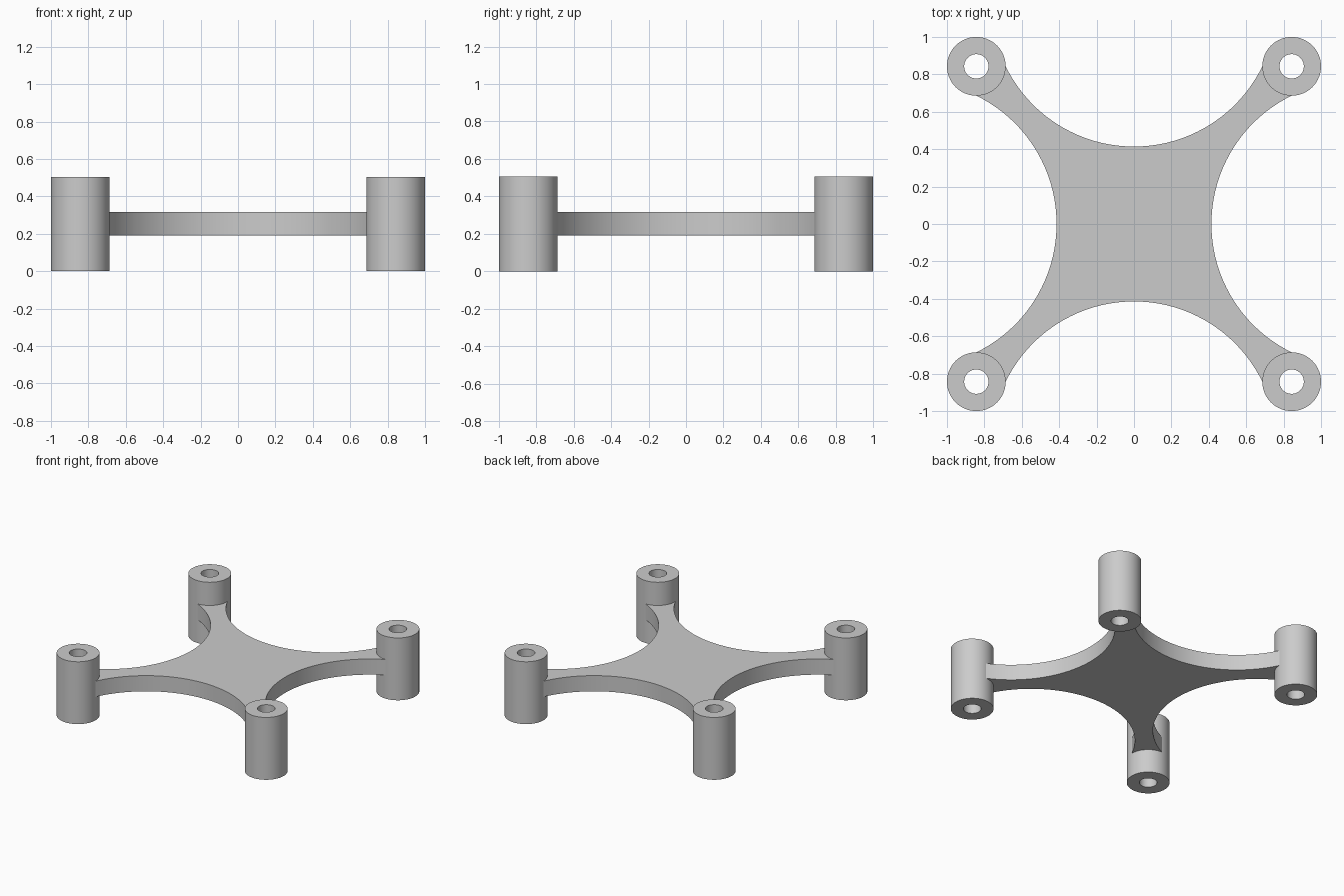
import bpy
import bmesh
from math import sin, cos, pi, radians, atan2, hypot
from mathutils import Matrix, Vector

cube = bpy.data.objects.get("Cube")
if cube:
    bpy.data.objects.remove(cube, do_unlink=True)

POST = 0.843             # post centre offset
OUTER, BORE = 0.157, 0.065
HEIGHT = 0.505
PLATE_LOW, PLATE_HIGH = 0.19, 0.317
WAIST = 0.414            # half width of the plate at its middle

grey = bpy.data.materials.new("light_grey")
grey.use_nodes = True
colour = (0.6, 0.6, 0.6, 1)
grey.diffuse_color = colour
grey.node_tree.nodes["Principled BSDF"].inputs["Base Color"].default_value = colour


def finish(bm, name):
    bmesh.ops.recalc_face_normals(bm, faces=bm.faces)
    mesh = bpy.data.meshes.new(name)
    bm.to_mesh(mesh)
    bm.free()
    mesh.materials.append(grey)
    obj = bpy.data.objects.new(name, mesh)
    bpy.context.collection.objects.link(obj)
    bpy.ops.object.select_all(action="DESELECT")
    obj.select_set(True)
    bpy.context.view_layer.objects.active = obj
    bpy.ops.object.shade_smooth_by_angle(angle=radians(30))
    return obj


def arc(cx, cy, radius, start, end, steps):
    angles = [start + (end - start) * i / steps for i in range(steps + 1)]
    return [Vector((cx + radius * cos(a), cy + radius * sin(a), 0)) for a in angles]


# Central plate: four scooped sides whose arms end inside the post walls
end_x, end_y = POST - OUTER, POST
centre = (end_x ** 2 + end_y ** 2 - WAIST ** 2) / (2 * (end_y - WAIST))
scoop = hypot(end_x, end_y - centre)
tip = atan2(end_y - centre, end_x)
side = arc(0, centre, scoop, tip, -pi - tip, 48)
side += arc(-POST, POST, (OUTER + BORE) / 2, 0, -pi / 2, 8)

bm = bmesh.new()
outline = [Matrix.Rotation(k * pi / 2, 3, "Z") @ p for k in range(4) for p in side]
face = bm.faces.new([bm.verts.new((p.x, p.y, PLATE_LOW)) for p in outline])
top = bmesh.ops.extrude_face_region(bm, geom=[face])["geom"]
bmesh.ops.translate(bm, verts=[v for v in top if isinstance(v, bmesh.types.BMVert)],
                    vec=(0, 0, PLATE_HIGH - PLATE_LOW))
finish(bm, "centre_plate")


# Hollow corner posts: a wall section spun about the post axis
def post(name, x, y):
    bm = bmesh.new()
    section = [(BORE, 0), (OUTER, 0), (OUTER, HEIGHT), (BORE, HEIGHT)]
    verts = [bm.verts.new((r, 0, z)) for r, z in section]
    edges = [bm.edges.new((verts[i - 1], verts[i])) for i in range(4)]
    bmesh.ops.spin(bm, geom=verts + edges, cent=(0, 0, 0), axis=(0, 0, 1),
                   angle=2 * pi, steps=64)
    bmesh.ops.remove_doubles(bm, verts=bm.verts, dist=0.0001)
    finish(bm, name).location = (x, y, 0)


for sx, x_name in ((1, "left"), (-1, "right")):
    for sy, y_name in ((-1, "front"), (1, "back")):
        post(f"{y_name}_{x_name}_post", sx * POST, sy * POST)
